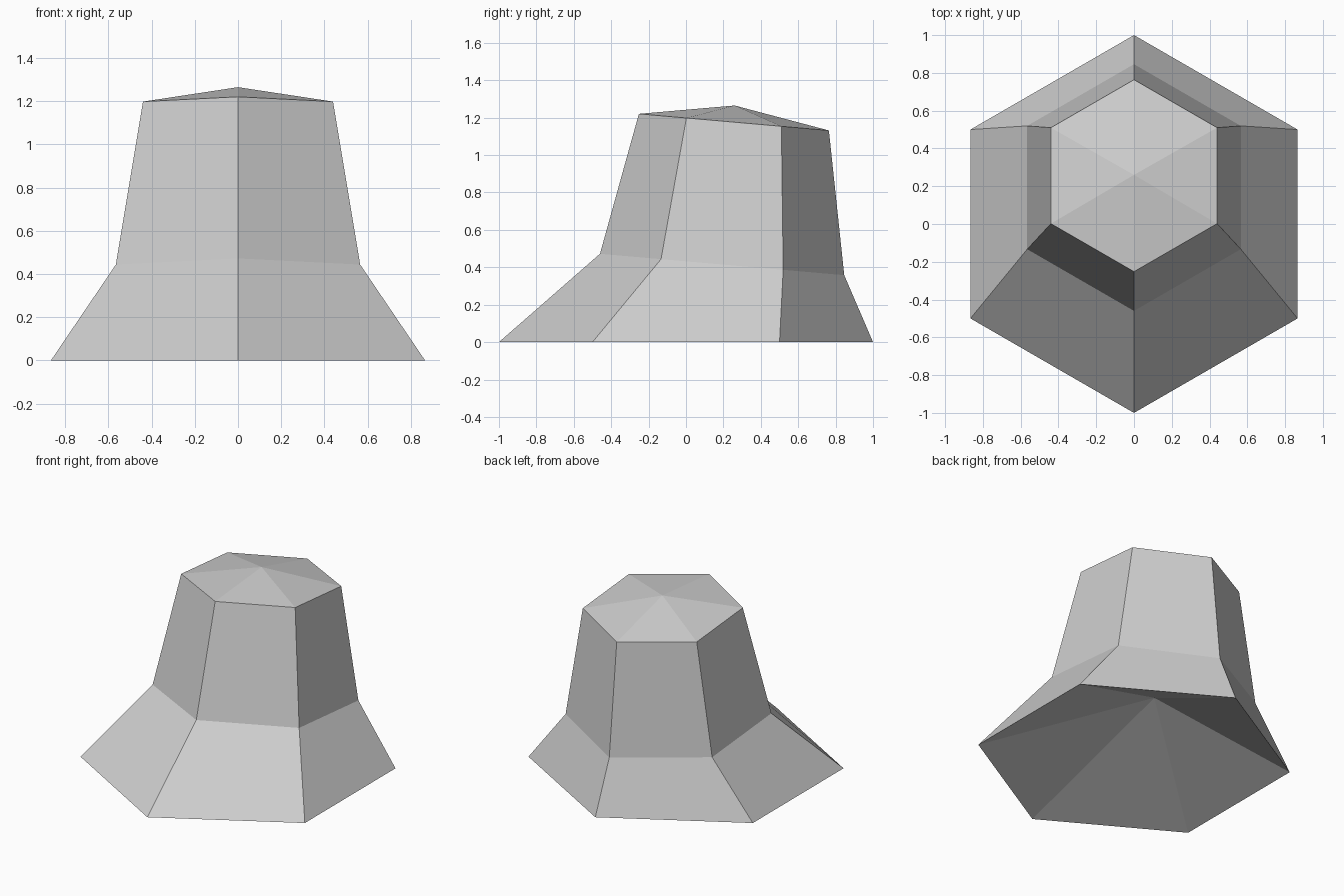
import bpy, bmesh, math

SIDES = 6
SLOPE = -math.tan(math.radians(5))  # backward lean of the upper rings

old = bpy.data.objects.get("Cube")
if old:
    bpy.data.objects.remove(old, do_unlink=True)

grey = bpy.data.materials.new("light grey")
grey.use_nodes = True
colour = (0.62, 0.62, 0.62, 1)
grey.diffuse_color = colour
grey.node_tree.nodes["Principled BSDF"].inputs["Base Color"].default_value = colour

bm = bmesh.new()


def ring(radius, y, z, slope):
    """Hexagon of vertices with a corner at the front, tilted front to back."""
    verts = []
    for i in range(SIDES):
        a = math.tau * i / SIDES - math.pi / 2
        dy = radius * math.sin(a)
        verts.append(bm.verts.new((radius * math.cos(a), y + dy, z + slope * dy)))
    return verts


def fan(loop, tip):
    """Close a ring with triangles meeting at a tip."""
    centre = bm.verts.new(tip)
    for i in range(SIDES):
        bm.faces.new((loop[i], loop[(i + 1) % SIDES], centre))


# Flared skirt and tapering crown
rings = [
    ring(1.0, 0, 0, 0),
    ring(0.653, 0.193, 0.415, SLOPE),
    ring(0.508, 0.256, 1.176, SLOPE),
]
for low, high in zip(rings, rings[1:]):
    for i in range(SIDES):
        j = (i + 1) % SIDES
        bm.faces.new((low[i], low[j], high[j], high[i]))

# Shallow pointed cap and hollow underside
fan(rings[-1], (0, 0.26, 1.265))
fan(rings[0][::-1], (0, 0.2, 0.355))

mesh = bpy.data.meshes.new("flared_hex_body")
bm.to_mesh(mesh)
bm.free()
mesh.materials.append(grey)
body = bpy.data.objects.new("flared_hex_body", mesh)
bpy.context.collection.objects.link(body)
